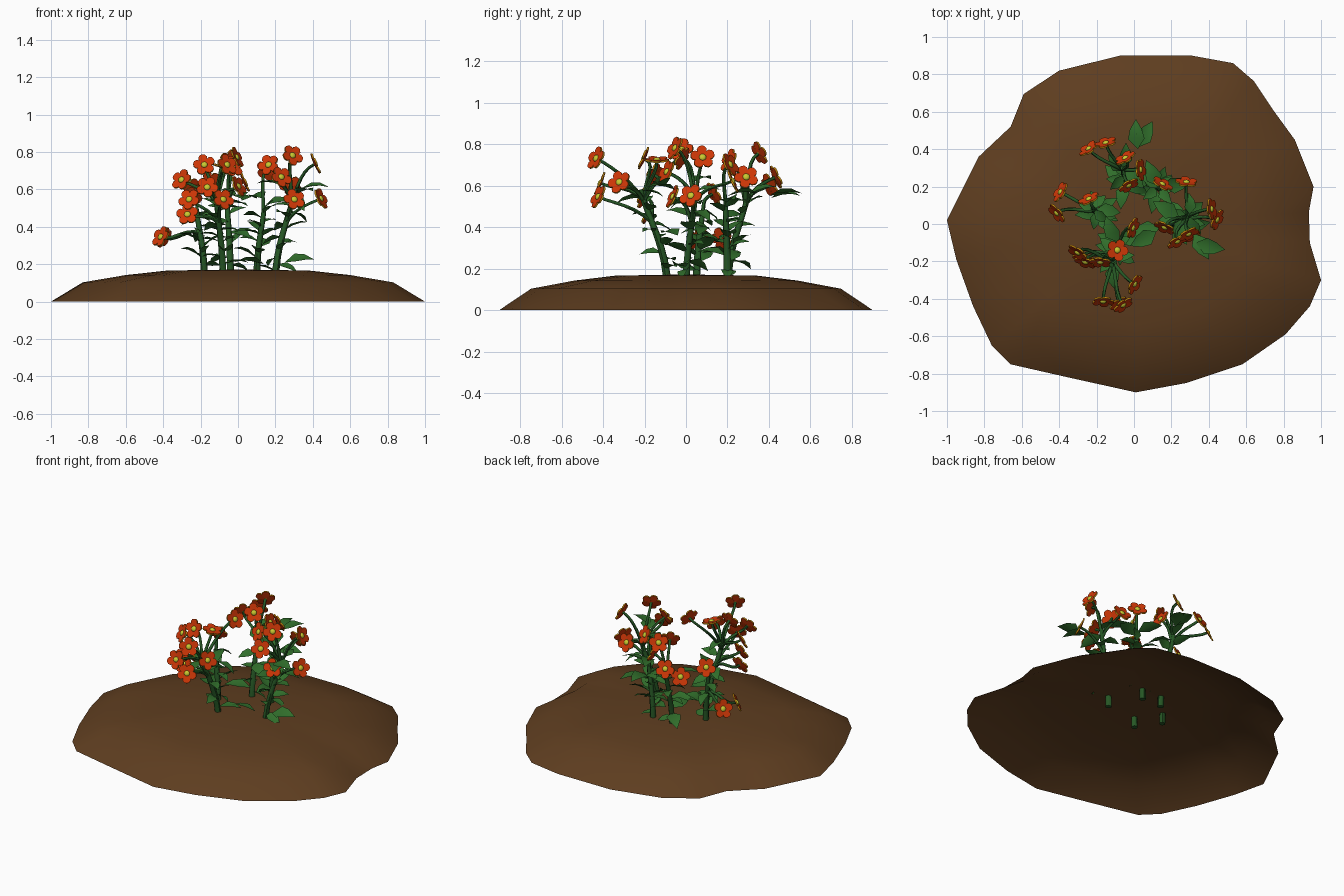
import bpy, bmesh, math, random
from mathutils import Vector, Matrix

if "Cube" in bpy.data.objects:
    bpy.data.objects.remove(bpy.data.objects["Cube"])

random.seed(4)

def mat(name, rgb):
    m = bpy.data.materials.new(name)
    m.diffuse_color = (*rgb, 1)
    m.use_nodes = True
    m.node_tree.nodes["Principled BSDF"].inputs["Base Color"].default_value = m.diffuse_color
    return m

SOIL = mat("soil brown", (0.112, 0.047, 0.014))
STEM = mat("stem green", (0.019, 0.095, 0.018))
LEAF = mat("leaf green", (0.03, 0.155, 0.024))
PETAL = mat("petal red orange", (0.62, 0.038, 0.002))
RIM = mat("petal edge gold", (0.55, 0.24, 0.004))
CORE = mat("flower centre yellow", (0.58, 0.58, 0.03))

def finish(bm, name, mats, smooth=None):
    me = bpy.data.meshes.new(name)
    bm.to_mesh(me)
    bm.free()
    ob = bpy.data.objects.new(name, me)
    bpy.context.collection.objects.link(ob)
    for m in mats:
        me.materials.append(m)
    if smooth:
        bpy.ops.object.select_all(action='DESELECT')
        ob.select_set(True)
        bpy.context.view_layer.objects.active = ob
        bpy.ops.object.shade_smooth_by_angle(angle=math.radians(smooth))
    return ob

# Soil mound: an open shell of shrinking outline rings
outline = [(-.075, .9), (.31, .9), (.53, .86), (.64, .765), (.74, .615), (.86, .45),
           (.96, .2), (.935, .065), (.94, -.1), (1, -.3), (.94, -.44), (.81, -.59),
           (.58, -.75), (.28, -.85), (.01, -.9), (-.33, -.825), (-.66, -.75), (-.76, -.65),
           (-.86, -.44), (-.95, -.19), (-1, .02), (-.83, .36), (-.66, .52), (-.59, .695), (-.4, .82)]
outline.reverse()
bm = bmesh.new()
rings = [[bm.verts.new((x * s, y * s, z)) for x, y in outline]
         for s, z in ((1, 0), (.83, .103), (.6, .142), (.38, .166))]
n = len(outline)
for a, b in zip(rings, rings[1:]):
    for i in range(n):
        bm.faces.new((a[(i + 1) % n], a[i], b[i], b[(i + 1) % n]))
top = bm.verts.new((0, 0, .172))
for i in range(n):
    bm.faces.new((rings[-1][(i + 1) % n], rings[-1][i], top))
bmesh.ops.recalc_face_normals(bm, faces=bm.faces)
if sum(f.normal.z for f in bm.faces) < 0:
    bmesh.ops.reverse_faces(bm, faces=bm.faces)
finish(bm, "soil_mound", [SOIL], 50)

def bezier(a, b, c, d, count=9):
    out = []
    for i in range(count):
        t = i / (count - 1)
        u = 1 - t
        out.append(a * u**3 + b * 3 * u * u * t + c * 3 * u * t * t + d * t**3)
    return out

def tubes(name, paths, radius, taper):
    cu = bpy.data.curves.new(name, 'CURVE')
    cu.dimensions = '3D'
    cu.bevel_depth = radius
    cu.bevel_resolution = 1
    cu.use_fill_caps = True
    for pts in paths:
        sp = cu.splines.new('POLY')
        sp.points.add(len(pts) - 1)
        for i, p in enumerate(pts):
            sp.points[i].co = (*p, 1)
            sp.points[i].radius = 1 + (taper - 1) * i / (len(pts) - 1)
    cu.materials.append(STEM)
    ob = bpy.data.objects.new(name, cu)
    bpy.context.collection.objects.link(ob)
    bpy.ops.object.select_all(action='DESELECT')
    ob.select_set(True)
    bpy.context.view_layer.objects.active = ob
    bpy.ops.object.convert(target='MESH')
    bpy.ops.object.shade_smooth_by_angle(angle=math.radians(60))

# Each plant: stem base, stem top, flowers as (x, y, z, facing azimuth; None = facing up)
plants = [
    ((.2, .0, .1), (.3, .05, .58),
     [(.29, -.05, .78, -62), (.165, -.015, .73, -115), (.23, -.09, .665, -62), (.41, .08, .735, 5),
      (.44, .025, .55, -25), (.3, -.06, .545, -75), (.28, .22, .62, 85)]),
    ((-.08, -.09, .1), (-.12, -.22, .58),
     [(-.06, -.43, .73, -55), (-.165, -.41, .61, -90), (-.08, -.42, .545, -65), (0, -.32, .615, -30),
      (-.18, -.2, .73, -95), (-.3, -.15, .65, -125), (-.26, -.2, .545, -110),
      (-.27, -.18, .465, -100), (-.09, -.14, .72, None), (-.01, -.02, .77, -20)]),
    ((-.18, .05, .1), (-.22, .08, .48),
     [(-.39, .17, .34, 150), (-.41, .06, .345, -140), (-.24, .13, .56, 115)]),
    ((-.04, .2, .1), (-.06, .3, .56),
     [(-.24, .4, .6, 125), (-.15, .43, .64, 105), (-.045, .35, .755, 120),
      (.03, .29, .64, 5), (-.03, .21, .72, -60)]),
    ((.1, .2, .1), (.14, .19, .5),
     [(.15, .21, .7, 60)]),
]

stems, stalks, heads, leaves = [], [], [], []
for base, tip, flowers in plants:
    a, d = Vector(base), Vector(tip)
    path = bezier(a, a + Vector((0, 0, .2)), a.lerp(d, .7), d)
    stems.append(path)
    for x, y, z, az in flowers:
        el = math.radians(78 if az is None else 24)
        az = math.radians(az or 0)
        nrm = Vector((math.cos(az) * math.cos(el), math.sin(az) * math.cos(el), math.sin(el)))
        p = Vector((x, y, z))
        s = path[5] if z < d.z else path[7]
        stalks.append(bezier(s, s.lerp(p, .3) + Vector((0, 0, .05)), p - nrm * .07, p, 7))
        heads.append((p, nrm))
    # leaves spiral up every stem
    for k in range(12):
        f = 1.4 + 6.5 * k / 11
        i = min(int(f), 7)
        leaves.append((path[i].lerp(path[i + 1], f - i), k * 137.5 + random.uniform(-25, 25),
                       random.uniform(-20, 35), random.uniform(.1, .155)))

# Long leaves that stick out of the clumps
leaves += [(Vector(p), az, 12, .16) for p, az in (
    ((.02, .4, .55), 95), ((.02, .41, .54), 60), ((.32, -.05, .58), -60), ((.33, -.1, .6), -15),
    ((.24, .04, .62), 150), ((-.08, -.1, .5), 120), ((.14, .2, .55), 120), ((.15, .2, .52), 10),
    ((.12, -.04, .36), -150), ((.14, -.02, .2), -170), ((.25, 0, .21), 0))]

tubes("main_stems", stems, .02, .65)
tubes("flower_stalks", stalks, .01, .8)

# Leaves: folded pointed ovals, each rolled a little
bm = bmesh.new()
for p, az, el, size in leaves:
    m = (Matrix.Translation(p) @ Matrix.Rotation(math.radians(az), 4, 'Z')
         @ Matrix.Rotation(-math.radians(el), 4, 'Y')
         @ Matrix.Rotation(random.uniform(-.5, .5), 4, 'X'))
    mid = [bm.verts.new(m @ Vector((t * size, 0, h * size)))
           for t, h in ((0, 0), (.4, .02), (.72, -.02), (1, -.14))]
    for sgn in (1, -1):
        e1 = bm.verts.new(m @ Vector((.38 * size, sgn * .28 * size, .1 * size)))
        e2 = bm.verts.new(m @ Vector((.7 * size, sgn * .2 * size, .04 * size)))
        for f in ((mid[0], mid[1], e1), (mid[1], mid[2], e2, e1), (mid[2], mid[3], e2)):
            bm.faces.new(f if sgn > 0 else f[::-1])
finish(bm, "leaves", [LEAF], 60)

# Flowers: five thin petals with gold edges and a yellow dome
petal = [(.006, -.005), (.024, -.021), (.043, -.024), (.057, -.014), (.06, 0),
         (.057, .014), (.043, .024), (.024, .021), (.006, .005)]
bm = bmesh.new()
for p, nrm in heads:
    q = (Matrix.Translation(p) @ nrm.to_track_quat('Z', 'Y').to_matrix().to_4x4()
         @ Matrix.Rotation(random.uniform(0, 1.25), 4, 'Z'))
    for k in range(5):
        m = q @ Matrix.Rotation(k * math.tau / 5, 4, 'Z') @ Matrix.Rotation(-.12, 4, 'Y')
        hi = [bm.verts.new(m @ Vector((u, v, .004))) for u, v in petal]
        lo = [bm.verts.new(m @ Vector((u, v, -.005))) for u, v in petal]
        bm.faces.new(hi)
        bm.faces.new(lo[::-1])
        for i in range(len(petal)):
            j = (i + 1) % len(petal)
            bm.faces.new((lo[i], lo[j], hi[j], hi[i])).material_index = 1
    dome = bmesh.ops.create_uvsphere(bm, u_segments=10, v_segments=6, radius=.018,
                                     matrix=q @ Matrix.Translation((0, 0, .005)) @ Matrix.Diagonal((1, 1, .6, 1)))
    for f in {f for v in dome['verts'] for f in v.link_faces}:
        f.material_index = 2
finish(bm, "flowers", [PETAL, RIM, CORE], 50)
